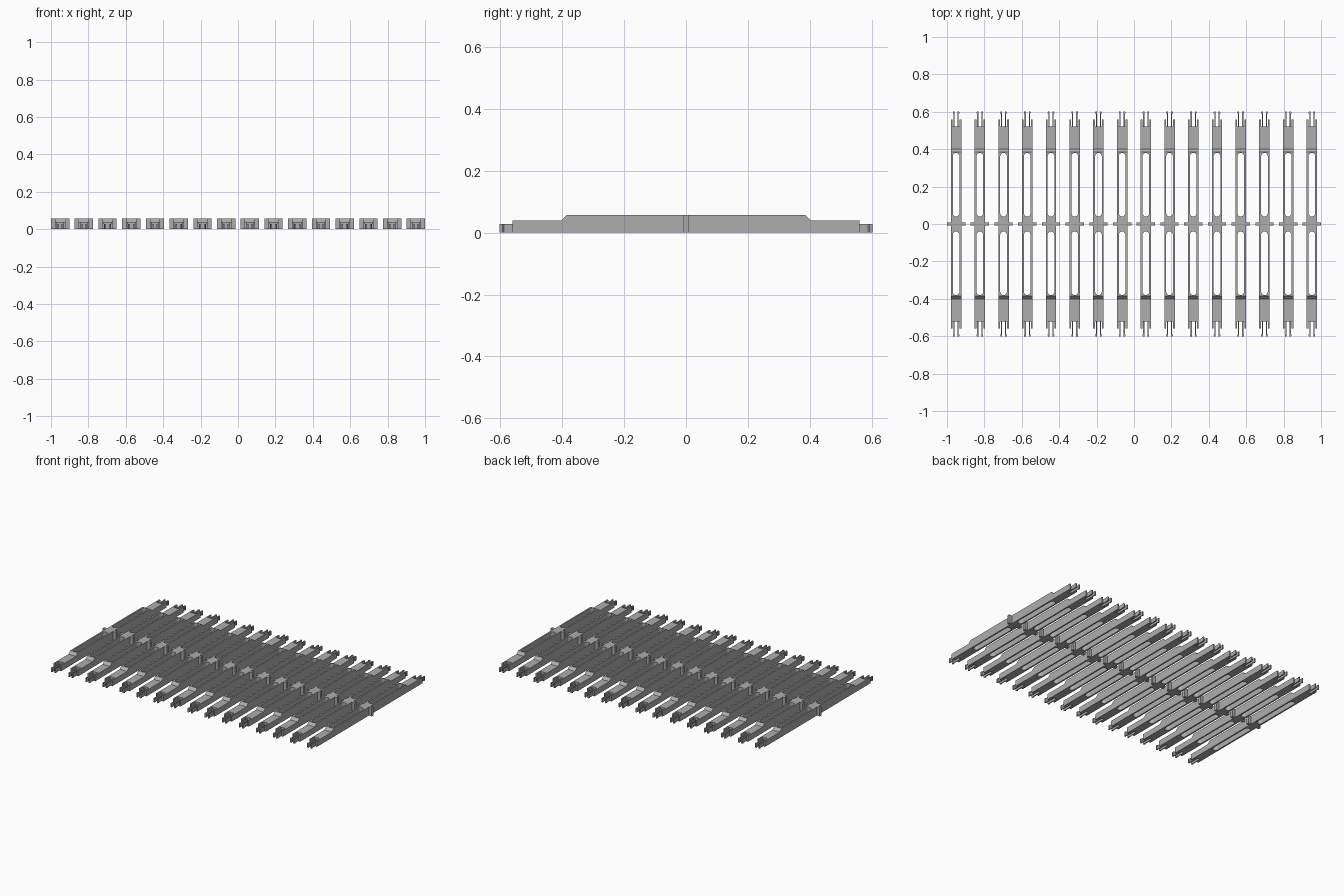
import bpy, bmesh, math

cube = bpy.data.objects.get("Cube")
if cube:
    bpy.data.objects.remove(cube, do_unlink=True)

COUNT, PITCH = 16, 0.1268
HALF_W, TOP, LOW = 0.028, 0.057, 0.039

grey = bpy.data.materials.new("mid grey")
grey.use_nodes = True
grey.diffuse_color = (0.42, 0.42, 0.42, 1)
grey.node_tree.nodes["Principled BSDF"].inputs["Base Color"].default_value = (0.42, 0.42, 0.42, 1)


def prism(name, outline, place, offset):
    """Extrude a 2D outline; place turns its points into 3D."""
    bm = bmesh.new()
    face = bm.faces.new([bm.verts.new(place(*p)) for p in outline])
    new = bmesh.ops.extrude_face_region(bm, geom=[face])["geom"]
    bmesh.ops.translate(bm, vec=offset, verts=[v for v in new if isinstance(v, bmesh.types.BMVert)])
    bmesh.ops.recalc_face_normals(bm, faces=bm.faces)
    mesh = bpy.data.meshes.new(name)
    bm.to_mesh(mesh)
    bm.free()
    mesh.materials.append(grey)
    obj = bpy.data.objects.new(name, mesh)
    bpy.context.collection.objects.link(obj)
    return obj


def flat_prism(name, outline, z0, z1):
    return prism(name, outline, lambda x, y: (x, y, z0), (0, 0, z1 - z0))


def box_outline(x0, x1, y0, y1):
    return [(x0, y0), (x1, y0), (x1, y1), (x0, y1)]


def slot_outline(r, y0, y1, steps=8):
    """Rounded slot running along y."""
    arc = [math.pi * i / steps for i in range(steps + 1)]
    far = [(r * math.cos(a), y1 - r + r * math.sin(a)) for a in arc]
    near = [(-r * math.cos(a), y0 + r - r * math.sin(a)) for a in arc]
    return far + near


# Beam: stepped side profile across the width
half = [(0.56, 0), (0.56, LOW), (0.402, LOW), (0.384, TOP)]
profile = half + [(-y, z) for y, z in reversed(half)]
beam = prism("beam", profile, lambda y, z: (-HALF_W, y, z), (2 * HALF_W, 0, 0))

# Long slots and open end notches cut through the beam
cutters = []
for s in (-1, 1):
    slot = [(x, s * y) for x, y in slot_outline(0.018, 0.04, 0.38)]
    notch = [(x, s * y) for x, y in box_outline(-0.019, 0.019, 0.52, 0.6)]
    for outline in (slot, notch):
        cutter = flat_prism("slot_cutter", outline, -0.02, 0.1)
        cutter.hide_render = True
        cutters.append(cutter)
        cut = beam.modifiers.new("cut", "BOOLEAN")
        cut.operation, cut.solver, cut.object = "DIFFERENCE", "EXACT", cutter
graph = bpy.context.evaluated_depsgraph_get()
beam_mesh = bpy.data.meshes.new_from_object(beam.evaluated_get(graph))
beam.modifiers.clear()
beam.data = beam_mesh
for cutter in cutters:
    bpy.data.objects.remove(cutter, do_unlink=True)

# Side lugs at the middle
parts = [beam]
for s in (-1, 1):
    lug = [(s * x, y) for x, y in box_outline(HALF_W - 0.002, 0.049, -0.009, 0.009)]
    parts.append(flat_prism("side_lug", lug, 0, TOP))

# Paired clip prongs with barbed tips at each end
prong = [(0.008, 0.515), (0.014, 0.515), (0.014, 0.588), (0.018, 0.592),
         (0.016, 0.602), (0.008, 0.602)]
for sx in (-1, 1):
    for sy in (-1, 1):
        parts.append(flat_prism("clip_prong", [(sx * x, sy * y) for x, y in prong], 0, 0.028))

# Repeat the finished beam in a row along x
for i in range(COUNT):
    x = (i - (COUNT - 1) / 2) * PITCH
    for part in parts:
        obj = part if i == 0 else part.copy()
        obj.location.x = x
        if i:
            bpy.context.collection.objects.link(obj)
